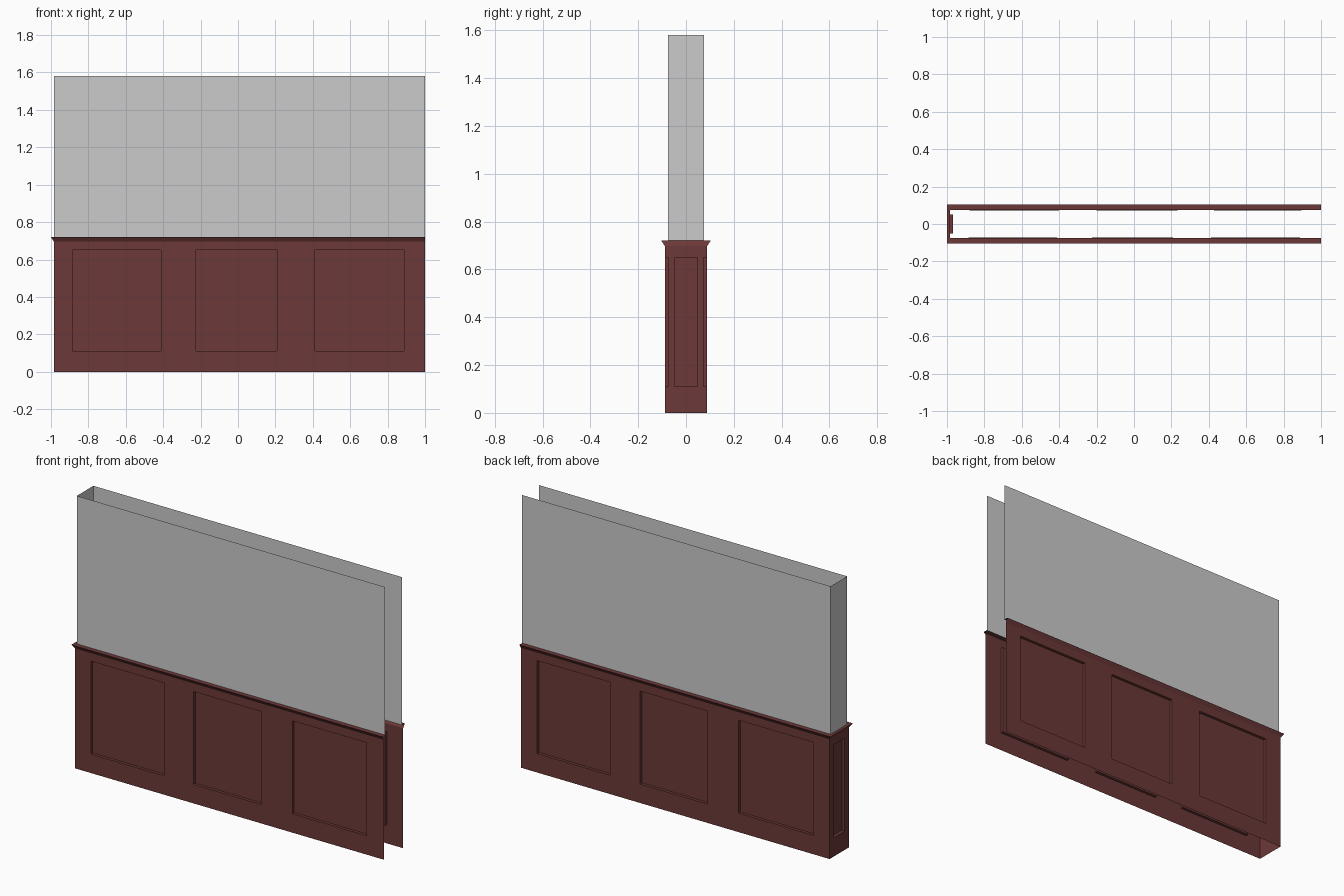
import bpy, bmesh
from mathutils import Vector

if "Cube" in bpy.data.objects:
    bpy.data.objects.remove(bpy.data.objects["Cube"])

X_END = 1.0        # open end
Z_RAIL = 0.72      # top of the chair rail
Z_BODY = 0.697     # top of the panelled body
TOP = 1.58
DEPTH = 0.017      # panel recess depth

wood = bpy.data.materials.new("dark_red_wood")
wood.diffuse_color = (0.15, 0.04, 0.04, 1)
wood.use_nodes = True
wood.node_tree.nodes["Principled BSDF"].inputs["Base Color"].default_value = wood.diffuse_color


def finish(name, bm, mat=None):
    bmesh.ops.remove_doubles(bm, verts=bm.verts, dist=1e-5)
    me = bpy.data.meshes.new(name)
    bm.to_mesh(me)
    bm.free()
    if mat:
        me.materials.append(mat)
    ob = bpy.data.objects.new(name, me)
    bpy.context.collection.objects.link(ob)
    return ob


def u_sweep(name, profile, mat=None):
    """Sweep (end x, half width, z) steps around back, left end and front."""
    bm = bmesh.new()
    rings = []
    for x, y, z in profile:
        pts = [(X_END, y, z), (x, y, z), (x, -y, z), (X_END, -y, z)]
        rings.append([bm.verts.new(p) for p in pts])
    for a, b in zip(rings, rings[1:]):
        for i in range(3):
            bm.faces.new((a[i], a[i + 1], b[i + 1], b[i]))
    return finish(name, bm, mat)


def panelled_side(name, start, along, length, panels):
    """Flat side with square-edged recesses; panels are (from, to) along it."""
    bm = bmesh.new()
    start, along, up = Vector(start), Vector(along), Vector((0, 0, 1))
    inward = -along.cross(up)

    def quad(*pts):
        bm.faces.new([bm.verts.new(start + along * u + up * z + inward * d)
                      for u, z, d in pts])

    us = [0] + [u for p in panels for u in p] + [length]
    zs = [0, 0.11, 0.65, Z_BODY]
    for i, (u0, u1) in enumerate(zip(us, us[1:])):
        for j, (z0, z1) in enumerate(zip(zs, zs[1:])):
            corners = [(u0, z0), (u1, z0), (u1, z1), (u0, z1)]
            recessed = i % 2 == 1 and j == 1
            d = DEPTH if recessed else 0
            quad(*[(u, z, d) for u, z in corners])
            if recessed:
                for k in range(4):
                    a, b = corners[k], corners[(k + 1) % 4]
                    quad((*a, 0), (*b, 0), (*b, d), (*a, d))
    return finish(name, bm, wood)


# Plain upper wall, open at the top and the right end
u_sweep("upper_wall", [(-0.983, 0.076, Z_RAIL), (-0.983, 0.076, TOP)])

# Flared chair rail with a flat ledge
u_sweep("chair_rail", [(-0.985, 0.088, Z_BODY), (-1.0, 0.103, Z_RAIL),
                       (-0.983, 0.076, Z_RAIL)], wood)

# Panelled lower sides
X0, Y = -0.985, 0.088
front = [(-0.885, -0.413), (-0.225, 0.208), (0.411, 0.888)]
back = [(-0.88, -0.40), (-0.20, 0.233), (0.427, 0.895)]
panelled_side("front_panelling", (X0, -Y, 0), (1, 0, 0), X_END - X0,
              [(a - X0, b - X0) for a, b in front])
panelled_side("back_panelling", (X_END, Y, 0), (-1, 0, 0), X_END - X0,
              [(X_END - b, X_END - a) for a, b in reversed(back)])
panelled_side("end_panelling", (X0, Y, 0), (0, -1, 0), 2 * Y,
              [(Y - 0.051, Y + 0.051)])
